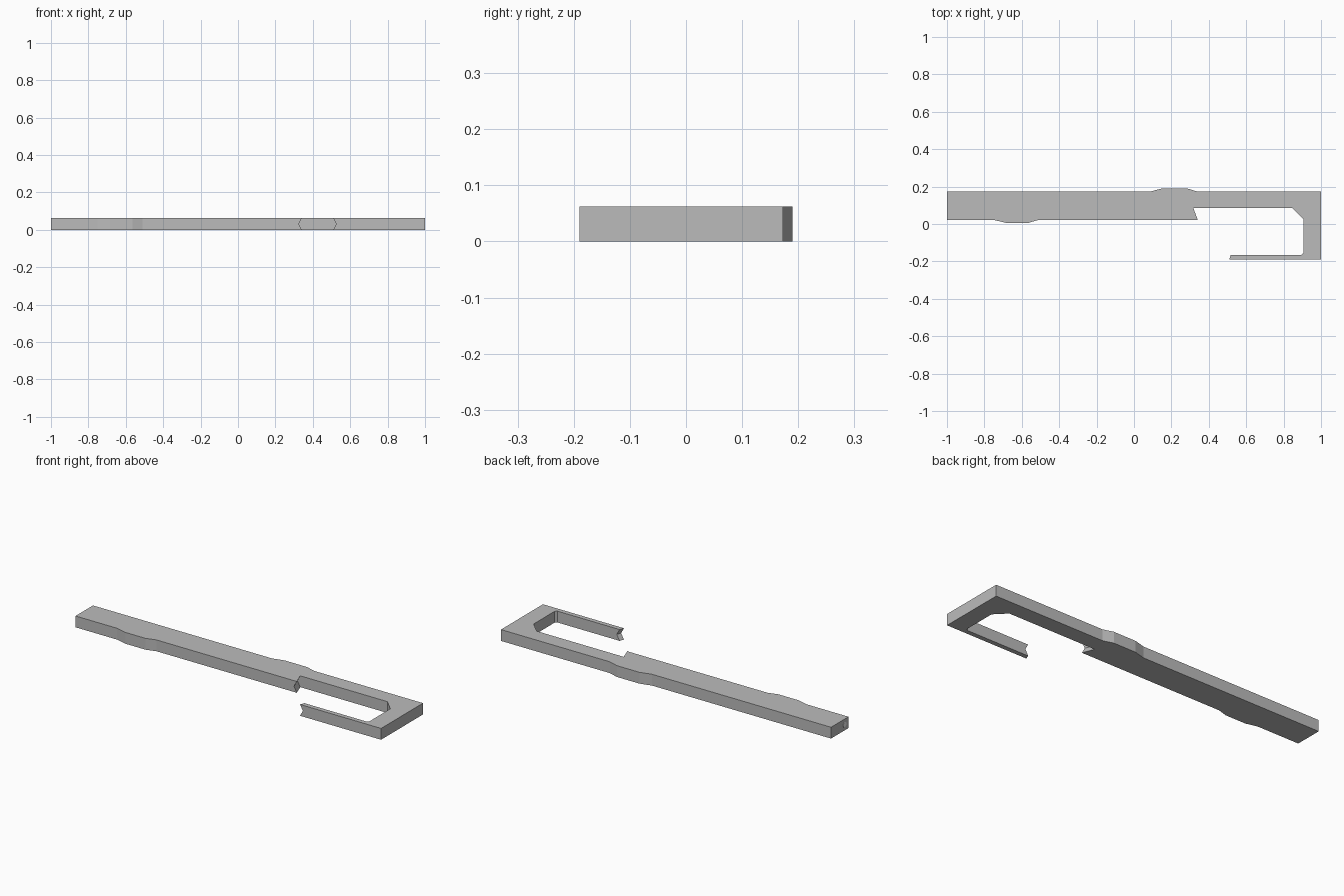
import bpy, bmesh, math

if "Cube" in bpy.data.objects:
    bpy.data.objects.remove(bpy.data.objects["Cube"], do_unlink=True)


def make_material(name, value):
    mat = bpy.data.materials.new(name)
    mat.use_nodes = True
    colour = (value, value, value, 1)
    mat.diffuse_color = colour
    mat.node_tree.nodes["Principled BSDF"].inputs["Base Color"].default_value = colour
    return mat


grey = make_material("plain grey", 0.5)
pale = make_material("pale grey", 0.95)

HEIGHT = 0.062
NOTCH = 0.017

# Outline of the bar and its hook, each point with its notch direction along x
outline = [
    (-1, 0.173, 0), (-1, 0.022, 0),
    # bump on the front edge
    (-0.75, 0.022, 0), (-0.685, 0.006, 0), (-0.565, 0.006, 0), (-0.51, 0.022, 0),
    # slanted end of the thick bar
    (0.341, 0.022, -1), (0.317, 0.086, -1),
    # inside of the hook
    (0.845, 0.086, 0), (0.905, 0.026, 0), (0.905, -0.155, 0), (0.895, -0.165, 0),
    # slanted tip of the thin arm
    (0.518, -0.165, 1), (0.509, -0.19, 1),
    # outside of the hook
    (1, -0.19, 0), (1, 0.173, 0),
    # bump on the back edge
    (0.34, 0.173, 0), (0.285, 0.19, 0), (0.15, 0.19, 0), (0.085, 0.173, 0),
]

# Stack three copies of the outline; the middle one is pulled in at both ends
bm = bmesh.new()
layers = []
for z, pull in ((0, 0), (HEIGHT / 2, NOTCH), (HEIGHT, 0)):
    layers.append([bm.verts.new((x + d * pull, y, z)) for x, y, d in outline])
count = len(outline)
for low, high in zip(layers, layers[1:]):
    for i in range(count):
        j = (i + 1) % count
        bm.faces.new((low[i], low[j], high[j], high[i]))
bm.faces.new(layers[0][::-1])
bm.faces.new(layers[-1])
bmesh.ops.recalc_face_normals(bm, faces=bm.faces)
mesh = bpy.data.meshes.new("hooked_bar")
bm.to_mesh(mesh)
bm.free()
mesh.materials.append(grey)
bar = bpy.data.objects.new("hooked_bar", mesh)
bpy.context.collection.objects.link(bar)

# Small round spot on the far end of the bar
bpy.ops.mesh.primitive_cylinder_add(vertices=16, radius=0.014, depth=0.004,
                                    location=(-0.999, 0.055, HEIGHT / 2),
                                    rotation=(0, math.pi / 2, 0))
spot = bpy.context.object
spot.name = "end_spot"
spot.data.materials.append(pale)
